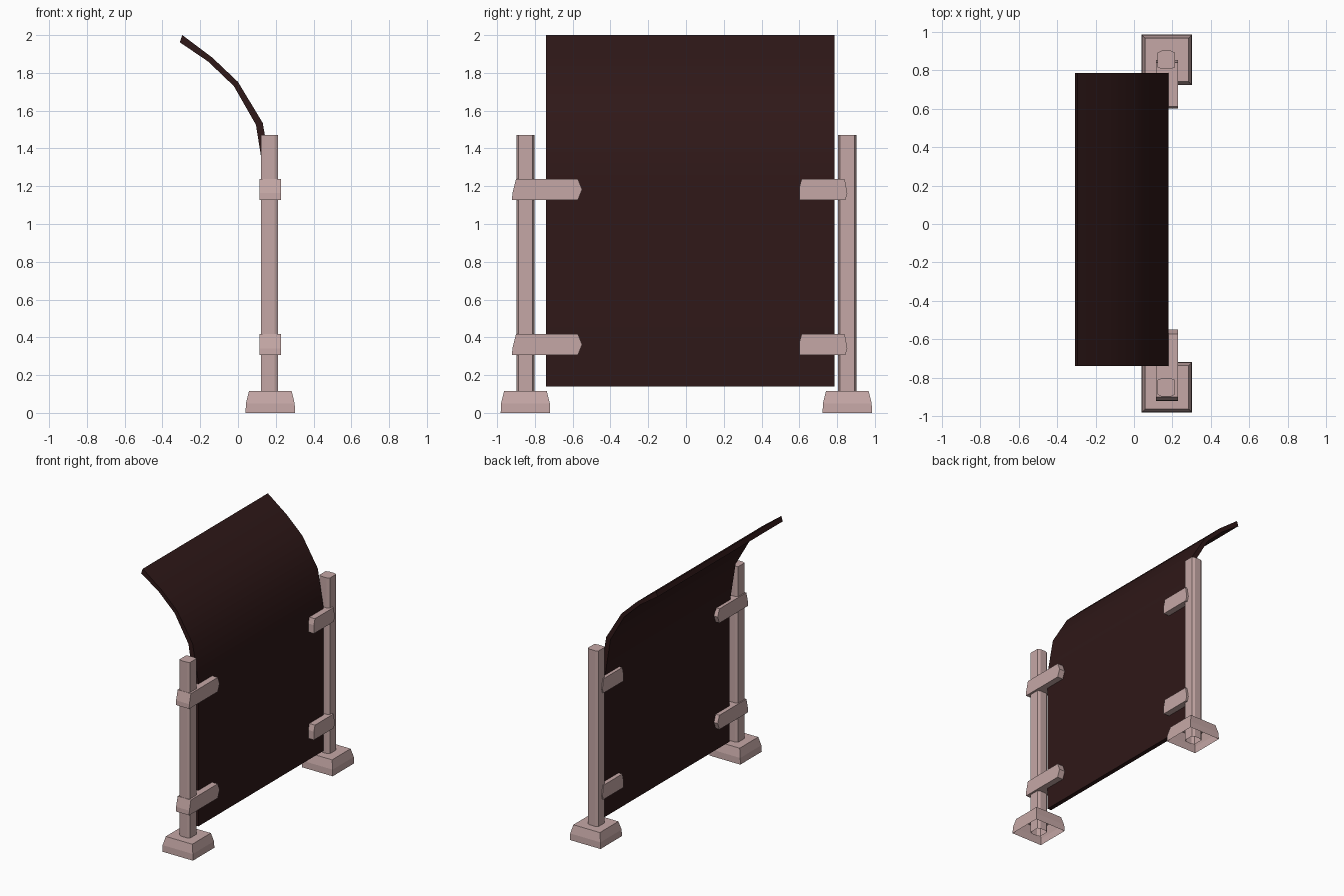
import bpy, bmesh, math

if "Cube" in bpy.data.objects:
    bpy.data.objects.remove(bpy.data.objects["Cube"])


def material(name, color):
    m = bpy.data.materials.new(name)
    m.diffuse_color = (*color, 1)
    m.use_nodes = True
    m.node_tree.nodes["Principled BSDF"].inputs["Base Color"].default_value = m.diffuse_color
    return m


PALE = material("pale_pink", (0.56, 0.39, 0.38))
DARK = material("dark_maroon", (0.028, 0.009, 0.009))


def loft(name, rings, mat, caps=(True, True)):
    """Skin a stack of closed rings, optionally capping first and last."""
    bm = bmesh.new()
    rows = [[bm.verts.new(p) for p in r] for r in rings]
    n = len(rows[0])
    for a, b in zip(rows, rows[1:]):
        for i in range(n):
            j = (i + 1) % n
            bm.faces.new((a[i], a[j], b[j], b[i]))
    if caps[0]:
        bm.faces.new(rows[0][::-1])
    if caps[1]:
        bm.faces.new(rows[-1])
    bmesh.ops.recalc_face_normals(bm, faces=bm.faces)
    me = bpy.data.meshes.new(name)
    bm.to_mesh(me)
    bm.free()
    # open-bottomed shells: make sure the top faces up
    ob = bpy.data.objects.new(name, me)
    bpy.context.collection.objects.link(ob)
    me.materials.append(mat)
    return ob


# Curved panel: side profile in x,z extruded along y
outer = [(0.18, 0.14), (0.18, 1.25), (0.131, 1.535), (0.0, 1.752), (-0.135, 1.88), (-0.295, 2.0)]
inner = [(-0.308, 1.962), (-0.158, 1.86), (-0.022, 1.73), (0.095, 1.525), (0.147, 1.2), (0.147, 0.14)]
profile = outer + inner
panel = loft("curved_panel", [[(x, y, z) for x, z in profile] for y in (-0.74, 0.785)], DARK)
bpy.context.view_layer.objects.active = panel
panel.select_set(True)
bpy.ops.object.shade_smooth_by_angle(angle=math.radians(35))

# Posts and flared feet, open underneath
CX = 0.168
section = [(0.045, -0.038), (0.045, 0.038), (0.024, 0.048), (-0.024, 0.048),
           (-0.045, 0.038), (-0.045, -0.038), (-0.024, -0.048), (0.024, -0.048)]
square = [(1, -1), (1, 1), (-1, 1), (-1, -1)]
for side, cy in (("left", -0.85), ("right", 0.854)):
    loft(side + "_post",
         [[(CX + x, cy + y, z) for x, y in section] for z in (0.0, 1.47)],
         PALE, (False, True))
    loft(side + "_foot",
         [[(CX + 0.003 + r * x, cy + r * y, z) for x, y in square]
          for r, z in ((0.131, 0.0), (0.129, 0.05), (0.113, 0.115))],
         PALE, (False, True))

# Clamp straps: y,z outline extruded through the panel and post
left_strap = [(-0.921, 0.0), (-0.919, 0.035), (-0.90, 0.11), (-0.572, 0.11), (-0.55, 0.055), (-0.572, 0.0)]
right_strap = [(0.6, 0.0), (0.6, 0.065), (0.612, 0.11), (0.84, 0.11), (0.854, 0.035), (0.844, 0.0)]
for level, z0 in (("lower", 0.307), ("upper", 1.128)):
    for side, shape in (("left", left_strap), ("right", right_strap)):
        loft(f"{level}_{side}_strap",
             [[(x, y, z0 + z) for y, z in shape] for x in (0.115, 0.228)], PALE)
